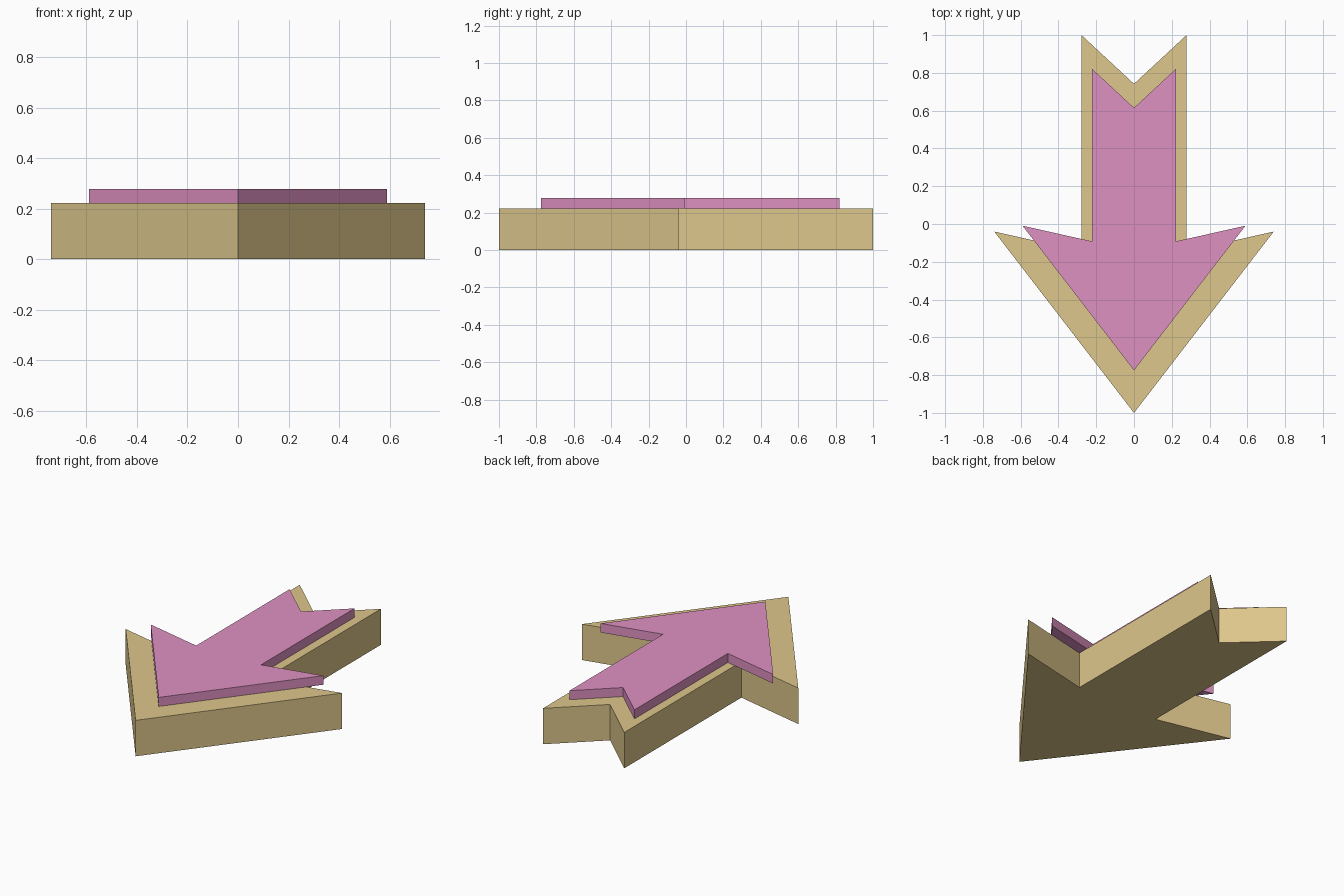
import bpy, bmesh

if "Cube" in bpy.data.objects:
    bpy.data.objects.remove(bpy.data.objects["Cube"])

# Right half of the arrow outline, from tip to tail notch
HALF = [(0, -1), (0.74, -0.04), (0.278, -0.144), (0.278, 1), (0, 0.742)]
OUTLINE = HALF + [(-x, y) for x, y in reversed(HALF[1:-1])]


def material(name, rgb):
    mat = bpy.data.materials.new(name)
    mat.diffuse_color = (*[((c / 255 + 0.055) / 1.055) ** 2.4 for c in rgb], 1)
    mat.use_nodes = True
    mat.node_tree.nodes["Principled BSDF"].inputs["Base Color"].default_value = mat.diffuse_color
    return mat


def arrow_slab(name, scale, shift_y, z0, z1, mat):
    """Extrude the scaled arrow outline between two heights."""
    bm = bmesh.new()
    verts = [bm.verts.new((x * scale, y * scale + shift_y, z0)) for x, y in OUTLINE]
    face = bm.faces.new(verts)
    out = bmesh.ops.extrude_face_region(bm, geom=[face], use_keep_orig=True)
    top = [v for v in out["geom"] if isinstance(v, bmesh.types.BMVert)]
    bmesh.ops.translate(bm, vec=(0, 0, z1 - z0), verts=top)
    bmesh.ops.recalc_face_normals(bm, faces=bm.faces)
    mesh = bpy.data.meshes.new(name)
    bm.to_mesh(mesh)
    bm.free()
    mesh.materials.append(mat)
    obj = bpy.data.objects.new(name, mesh)
    bpy.context.collection.objects.link(obj)
    return obj


# Thick lower arrow
arrow_slab("arrow_base", 1.0, 0.0, 0.0, 0.222, material("tan", (222, 199, 140)))
# Thin smaller arrow on top
arrow_slab("arrow_top_plate", 0.798, 0.023, 0.222, 0.278, material("pink", (223, 145, 194)))
